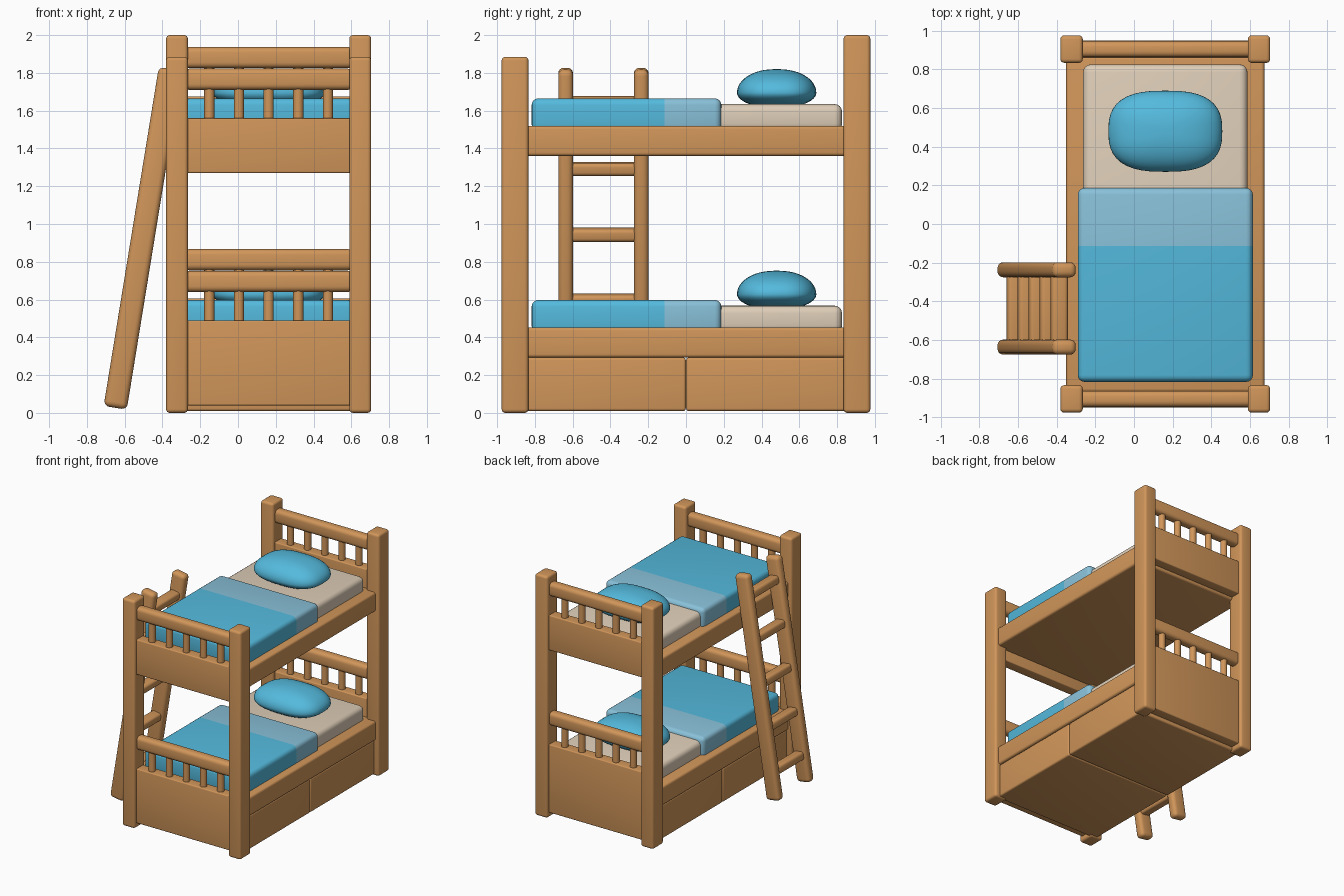
import bpy, bmesh, math
from mathutils import Matrix, Vector

if "Cube" in bpy.data.objects:
    bpy.data.objects.remove(bpy.data.objects["Cube"])


def material(name, rgb):
    m = bpy.data.materials.new(name)
    m.diffuse_color = (*rgb, 1)
    m.use_nodes = True
    m.node_tree.nodes["Principled BSDF"].inputs["Base Color"].default_value = m.diffuse_color
    return m


WOOD = material("warm wood", (0.638, 0.305, 0.102))
BLUE = material("blue fabric", (0.089, 0.491, 0.723))
PALE = material("pale blue fabric", (0.25, 0.533, 0.694))
CREAM = material("cream fabric", (0.745, 0.624, 0.485))
CX = 0.162          # centre line of the bed, the ladder stands off to the left


def finish(name, bm, *mats):
    bmesh.ops.recalc_face_normals(bm, faces=bm.faces)
    me = bpy.data.meshes.new(name)
    bm.to_mesh(me)
    bm.free()
    ob = bpy.data.objects.new(name, me)
    bpy.context.collection.objects.link(ob)
    for m in mats:
        me.materials.append(m)
    bpy.ops.object.select_all(action='DESELECT')
    ob.select_set(True)
    bpy.context.view_layer.objects.active = ob
    bpy.ops.object.shade_smooth_by_angle(angle=math.radians(40))
    return ob


def rounded_box(x, y, z, r, segments=4):
    """bmesh box from (min, max) ranges with rounded edges"""
    bm = bmesh.new()
    size = [b - a for a, b in (x, y, z)]
    mid = [(a + b) / 2 for a, b in (x, y, z)]
    bmesh.ops.create_cube(bm, size=1, matrix=Matrix.Translation(mid) @ Matrix.Diagonal((*size, 1)))
    bmesh.ops.bevel(bm, geom=bm.edges[:], offset=r, segments=segments, profile=0.5, affect='EDGES')
    return bm


def box(name, x, y, z, r, mat=WOOD):
    return finish(name, rounded_box(x, y, z, r), mat)


# Corner posts, taller at the head
for end, sy, top in (("foot", -1, 1.885), ("head", 1, 2.0)):
    for side, sx in (("left", -1), ("right", 1)):
        px, py = CX + sx * 0.485, sy * 0.905
        box(f"{end}_post_{side}", (px - 0.058, px + 0.058), (py - 0.071, py + 0.071), (0, top), 0.02)

# End boards: panel, spindles and top rail on each bunk, head ones set higher
for end, y, lift in (("foot", -0.905, 0), ("head", 0.905, 0.115)):
    for bunk, panel_bottom, panel_top in (("lower", 0.04, 0.49), ("upper", 1.27, 1.56)):
        top = panel_top + lift
        bottom = panel_bottom + (lift if bunk == "upper" else 0)
        box(f"{bunk}_{end}_panel", (CX - 0.45, CX + 0.45), (y - 0.045, y + 0.045), (bottom, top), 0.008)
        box(f"{bunk}_{end}_rail", (CX - 0.45, CX + 0.45), (y - 0.042, y + 0.042),
            (top + 0.15, top + 0.262), 0.03)
        bm = bmesh.new()
        for i in range(-2, 3):
            bmesh.ops.create_cone(bm, cap_ends=True, segments=20, radius1=0.027, radius2=0.027, depth=0.2,
                                  matrix=Matrix.Translation((CX + i * 0.157, y, top + 0.075)))
        finish(f"{bunk}_{end}_spindles", bm, WOOD)


# Pillow: softly squared ellipsoid with a flatter underside
def pillow(name, base):
    def soft(v, e):
        return math.copysign(abs(v) ** e, v)
    bm = bmesh.new()
    bmesh.ops.create_uvsphere(bm, u_segments=40, v_segments=24, radius=1)
    for v in bm.verts:
        ring = math.hypot(v.co.x, v.co.y)
        c, s = (v.co.x / ring, v.co.y / ring) if ring > 1e-6 else (0, 0)
        ring = soft(ring, 0.9)
        v.co = Vector((CX + 0.295 * ring * soft(c, 0.74), 0.48 + 0.21 * ring * soft(s, 0.74),
                       base + 0.06 + v.co.z * (0.125 if v.co.z > 0 else 0.08)))
    finish(name, bm, BLUE)


# Bunk frames and bedding
for bunk, z in (("lower", 0.453), ("upper", 1.52)):
    box(f"{bunk}_bed_frame", (CX - 0.513, CX + 0.513), (-0.87, 0.87), (z - 0.16, z), 0.018)
    box(f"{bunk}_mattress", (CX - 0.425, CX + 0.425), (-0.79, 0.826), (z - 0.03, z + 0.115), 0.04, CREAM)
    bm = rounded_box((CX - 0.453, CX + 0.453), (-0.817, 0.187), (z - 0.03, z + 0.145), 0.035)
    bmesh.ops.bisect_plane(bm, geom=bm.verts[:] + bm.edges[:] + bm.faces[:],
                           plane_co=(0, -0.115, 0), plane_no=(0, 1, 0))
    for f in bm.faces:      # folded-back pale band
        f.material_index = int(f.calc_center_median().y > -0.115)
    finish(f"{bunk}_blanket", bm, BLUE, PALE)
    pillow(f"{bunk}_pillow", z + 0.115)

# Two drawers under the lower bunk
for name, y in (("front_drawer", (-0.87, -0.001)), ("back_drawer", (0.001, 0.87))):
    box(name, (CX - 0.5, CX + 0.5), y, (0.01, 0.293), 0.014)

# Leaning ladder: modelled upright around its axis, then tilted
foot, head = Vector((-0.650, -0.437, 0.027)), Vector((-0.358, -0.437, 1.822))
axis = head - foot
tilt = Matrix.Translation(foot) @ Matrix.Rotation(math.atan2(axis.x, axis.z), 4, 'Y')
length = axis.length
for name, y in (("ladder_side_front", -0.2), ("ladder_side_back", 0.2)):
    box(name, (-0.062, 0.062), (y - 0.039, y + 0.039), (0, length), 0.03).matrix_world = tilt
for i in range(5):
    h = (0.245 + i * 0.349 - foot.z) * length / axis.z
    box(f"ladder_rung_{i + 1}", (-0.043, 0.043), (-0.2, 0.2), (h - 0.034, h + 0.034), 0.02).matrix_world = tilt
